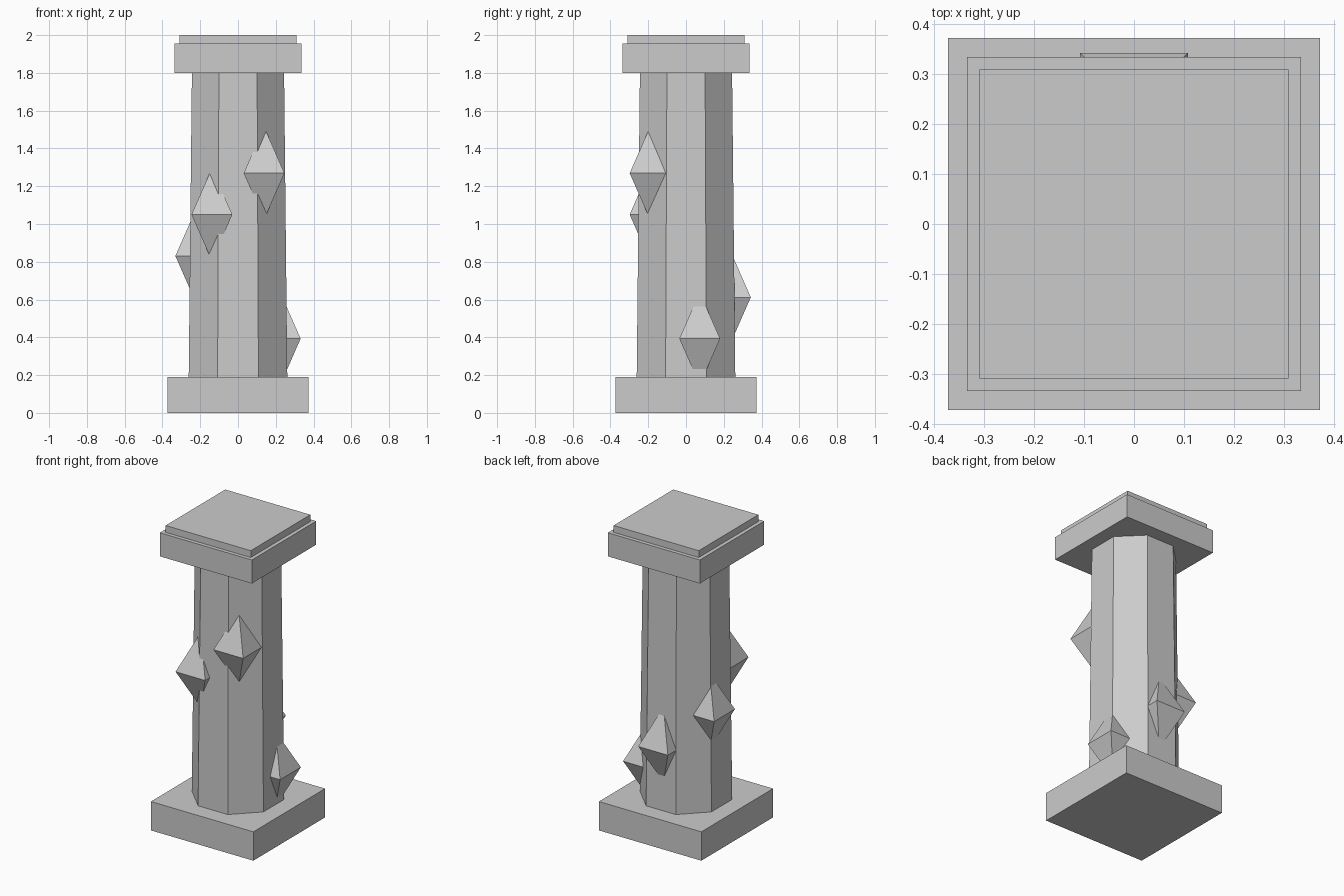
import bpy, math

if "Cube" in bpy.data.objects:
    bpy.data.objects.remove(bpy.data.objects["Cube"])

# single stone colour
stone = bpy.data.materials.new("grey_stone")
stone.diffuse_color = (0.6, 0.6, 0.6, 1)
stone.use_nodes = True
stone.node_tree.nodes["Principled BSDF"].inputs["Base Color"].default_value = stone.diffuse_color


def finish(name):
    obj = bpy.context.object
    obj.name = name
    obj.data.materials.append(stone)
    return obj


def slab(name, half, z0, z1):
    bpy.ops.mesh.primitive_cube_add(size=1, location=(0, 0, (z0 + z1) / 2))
    obj = finish(name)
    obj.scale = (2 * half, 2 * half, z1 - z0)


def cone(name, sides, r1, r2, depth, loc, turn):
    bpy.ops.mesh.primitive_cone_add(vertices=sides, radius1=r1, radius2=r2,
                                    depth=depth, location=loc,
                                    rotation=(0, 0, turn))
    return finish(name)


# square plinth and stepped capital
slab("plinth", 0.373, 0, 0.19)
slab("capital", 0.335, 1.8, 1.955)
slab("capital_top", 0.31, 1.955, 2.0)

# tapered octagonal shaft with a flat side to the front
k = math.cos(math.pi / 8)
cone("shaft", 8, 0.261 / k, 0.244 / k, 1.61, (0, 0, 0.995), math.pi / 8)

# five axis-aligned diamond crystals spiralling up the shaft
HALF, HEIGHT, RING = 0.108, 0.246, 0.235
for i in range(5):
    a = math.radians(18 + 72 * i)
    bpy.ops.mesh.primitive_ico_sphere_add(subdivisions=1, radius=1)
    obj = finish(f"crystal_{i + 1}")
    r = HALF
    # four-sided double pyramid
    mesh = obj.data
    mesh.clear_geometry()
    verts = [(-r, -r, 0), (r, -r, 0), (r, r, 0), (-r, r, 0), (0, 0, HEIGHT), (0, 0, -HEIGHT)]
    faces = [(j, (j + 1) % 4, 4) for j in range(4)] + [((j + 1) % 4, j, 5) for j in range(4)]
    mesh.from_pydata(verts, [], faces)
    mesh.update()
    obj.location = (RING * math.cos(a), RING * math.sin(a), 0.393 + 0.219 * i)
